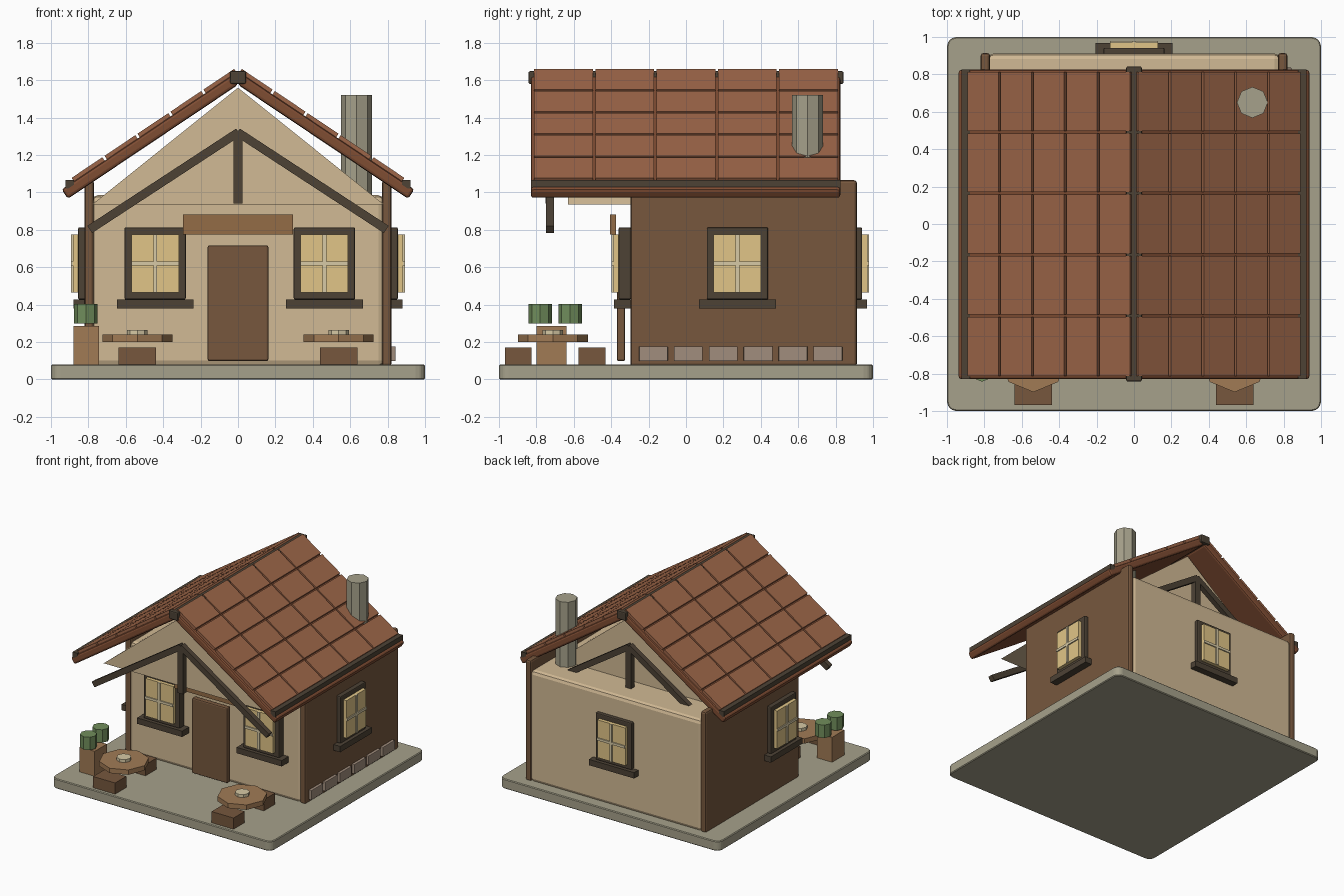
import bpy, bmesh
from math import radians, sin, cos, atan, pi
from mathutils import Matrix, Vector

if "Cube" in bpy.data.objects:
    bpy.data.objects.remove(bpy.data.objects["Cube"])


def material(name, rgb):
    m = bpy.data.materials.new(name)
    m.diffuse_color = [(c / 255) ** 2.2 for c in rgb] + [1]
    m.use_nodes = True
    m.node_tree.nodes["Principled BSDF"].inputs["Base Color"].default_value = m.diffuse_color
    return m


STONE = material("stone", (165, 160, 138))
CREAM = material("plaster", (208, 184, 147))
BROWN = material("brown_wood", (118, 88, 64))
DARK = material("dark_wood", (78, 68, 56))
LIGHT = material("light_wood", (160, 122, 86))
ROOF = material("roof_wood", (126, 78, 54))
TILE = material("roof_tile", (156, 102, 74))
GLASS = material("window_glow", (224, 196, 134))
TRIM = material("pale_trim", (214, 200, 164))
GREEN = material("plant_green", (112, 140, 92))
BLOCK = material("wall_stone", (160, 140, 124))
SIGN = material("sign_wood", (146, 108, 72))


def finish(bm, name, mat, matrix=Matrix(), bevel=0):
    me = bpy.data.meshes.new(name)
    bm.to_mesh(me)
    bm.free()
    me.materials.append(mat)
    ob = bpy.data.objects.new(name, me)
    ob.matrix_world = matrix
    bpy.context.collection.objects.link(ob)
    if bevel:
        mod = ob.modifiers.new("bevel", 'BEVEL')
        mod.width, mod.segments = bevel, 2
    return ob


def box(name, mat, x, y, z, matrix=Matrix(), bevel=0):
    """Box from (min, max) ranges in the frame of matrix."""
    bm = bmesh.new()
    bmesh.ops.create_cube(bm, size=1)
    for v in bm.verts:
        v.co = Vector([(r[0] + r[1]) / 2 + c * (r[1] - r[0])
                       for r, c in zip((x, y, z), v.co)])
    return finish(bm, name, mat, matrix, bevel)


def disc(name, mat, x, y, r, z0, z1, sides=8):
    bm = bmesh.new()
    bmesh.ops.create_cone(bm, cap_ends=True, segments=sides, radius1=r, radius2=r, depth=z1 - z0)
    return finish(bm, name, mat, Matrix.Translation((x, y, (z0 + z1) / 2)))


# Base slab with rounded corners
base = box("base", STONE, (-1, 1), (-1, 1), (0, .08))
bm = bmesh.new()
bm.from_mesh(base.data)
upright = [e for e in bm.edges if abs(e.verts[0].co.z - e.verts[1].co.z) > .01]
bmesh.ops.bevel(bm, geom=upright, offset=.05, segments=3, profile=.5, affect='EDGES')
bm.to_mesh(base.data)
bm.free()
base.modifiers.new("bevel", 'BEVEL').width = .006

# House body and side walls
box("house_body", CREAM, (-.78, .78), (-.295, .912), (.07, .985), bevel=.03)
for s, side in ((1, "right"), (-1, "left")):
    box(side + "_wall", BROWN, sorted((s * .77, s * .82)), (-.297, .914), (.07, 1.065), bevel=.015)

# Gable prism carrying the roof
bm = bmesh.new()
face = bm.faces.new([bm.verts.new(p) for p in ((-.78, -.63, .935), (.78, -.63, .935), (0, -.63, 1.56))])
ext = bmesh.ops.extrude_face_region(bm, geom=[face])
bmesh.ops.translate(bm, vec=(0, 1.26, 0), verts=[v for v in ext["geom"] if isinstance(v, bmesh.types.BMVert)])
bmesh.ops.recalc_face_normals(bm, faces=bm.faces)
finish(bm, "gable", CREAM)

# Roof: slab, raised tiles and eave strip on each slope
A = atan(.67)
for s, side in ((1, "right"), (-1, "left")):
    frame = Matrix.Translation((0, 0, 1.575)) @ Matrix.Rotation(s * A, 4, 'Y')
    span = lambda a, b: sorted((s * a, s * b))
    box(side + "_roof_slab", ROOF, span(0, 1.095), (-.83, .825), (0, .06), frame, .015)
    for row in range(5):
        u = -.03 + row * .212
        for col in range(5):
            y = -.655 + col * .3275
            box(side + "_roof_tile", TILE, span(u, u + .198), (y - .157, y + .157), (.055, .082), frame)
    box(side + "_eave_strip", DARK, span(.877, .922), (-.83, .825), (1.02, 1.067))
box("ridge_beam", DARK, (-.042, .042), (-.842, .842), (1.58, 1.648), bevel=.008)

# Timber trusses front and back
T = atan(.654)
for y, end in ((-.728, "front"), (.728, "back")):
    box(end + "_truss_post", DARK, (-.025, .025), (y - .022, y + .022), (.94, 1.33))
    for s in (1, -1):
        frame = Matrix.Translation((s * .395, y, 1.062)) @ Matrix.Rotation(s * T, 4, 'Y')
        box(end + "_truss_brace", DARK, (-.475, .475), (-.021, .021), (-.023, .023), frame)

# Chimney
disc("chimney", STONE, .633, .65, .083, .98, 1.52)


def window(name, x, y, turn):
    """Window facing -y in its own frame, turned about z."""
    m = Matrix.Translation((x, y, .62)) @ Matrix.Rotation(radians(turn), 4, 'Z')
    box(name + "_sill", DARK, (-.205, .205), (-.085, .005), (-.24, -.192), m)
    box(name + "_frame", DARK, (-.164, .164), (-.06, .005), (-.193, .193), m, .008)
    box(name + "_pane", GLASS, (-.127, .127), (-.088, -.05), (-.155, .155), m)
    box(name + "_upright_bar", TRIM, (-.01, .01), (-.097, -.08), (-.155, .155), m)
    box(name + "_cross_bar", TRIM, (-.127, .127), (-.097, -.08), (-.01, .01), m)


window("front_left_window", -.443, -.3, 0)
window("front_right_window", .462, -.3, 0)
window("right_window", .795, .275, 90)
window("left_window", -.795, -.05, -90)
window("back_window", 0, .882, 180)

# Door and sign board
box("door", BROWN, (-.162, .162), (-.37, -.325), (.098, .717), bevel=.01)
box("sign_board", SIGN, (-.293, .293), (-.405, -.375), (.775, .882))

# Stone blocks along the right wall
for i in range(6):
    y = -.174 + i * .1865
    box("wall_block", BLOCK, (.81, .842), (y - .077, y + .077), (.098, .177), bevel=.004)

# Tables with plates and benches
for s, side in ((1, "right"), (-1, "left")):
    x = s * .538
    disc(side + "_table_top", LIGHT, x, -.712, .187, .2, .24)
    disc(side + "_plate", TRIM, x, -.712, .055, .24, .264)
    for y in (-.897, -.503):
        box(side + "_bench", BROWN, (x - .1, x + .1), (y - .072, y + .072), (.08, .172))

# Planter with two plants
box("planter", LIGHT, (-.88, -.744), (-.798, -.64), (.08, .285))
for y in (-.78, -.62):
    disc("plant", GREEN, -.813, y, .063, .298, .404)
